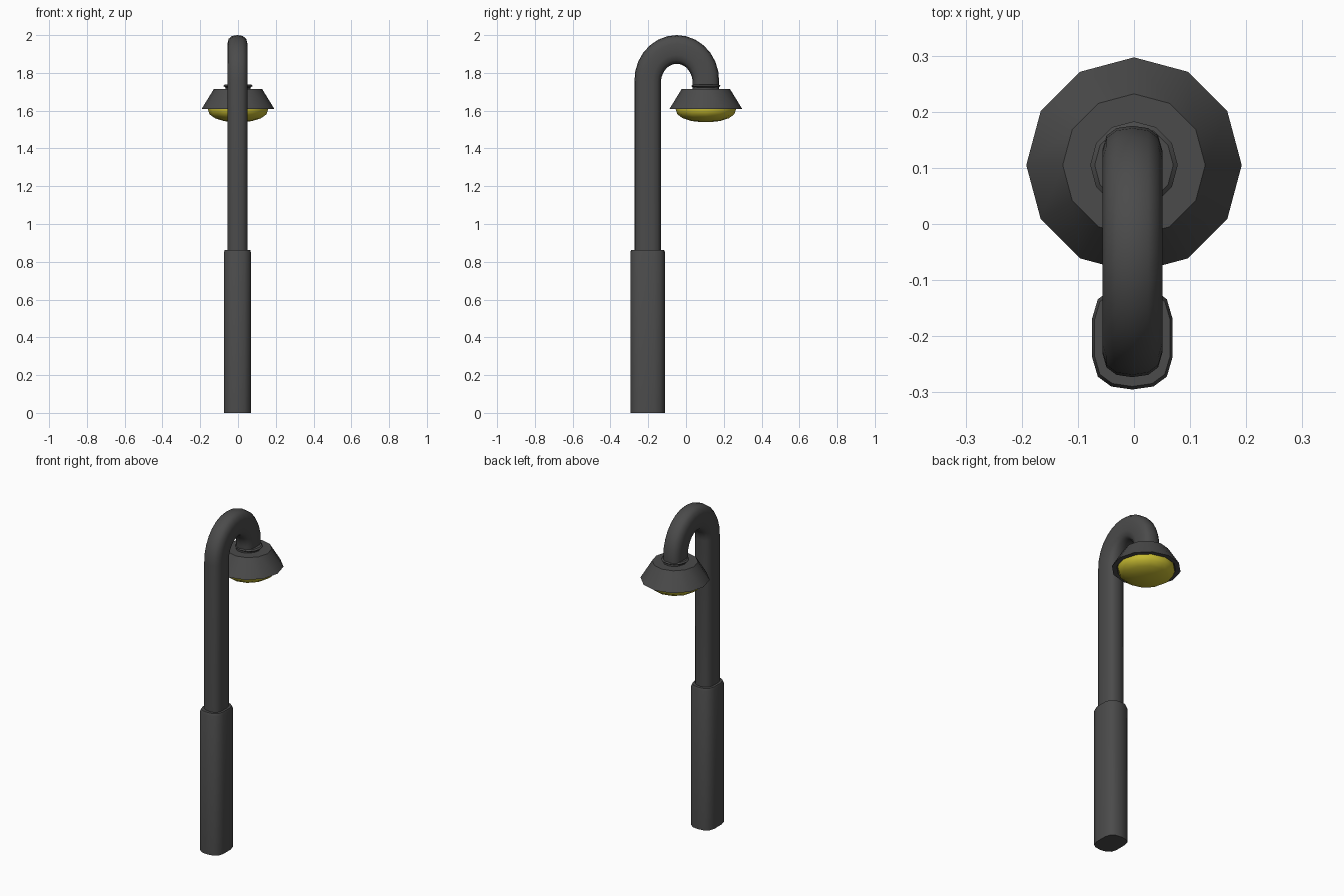
import bpy, bmesh, math

if "Cube" in bpy.data.objects:
    bpy.data.objects.remove(bpy.data.objects["Cube"])

LAMP_Y, POLE_Y, BEND_Y = 0.105, -0.203, -0.049
# half outline of the rounded pole section, in unit half-widths
HALF = [(0, -1), (.53, -.94), (.86, -.75), (1, -.38),
        (1, .38), (.86, .75), (.53, .94), (0, 1)]
SECTION = HALF + [(-x, y) for x, y in HALF[-2:0:-1]]


def material(name, color):
    m = bpy.data.materials.new(name)
    m.diffuse_color = (*color, 1)
    m.use_nodes = True
    m.node_tree.nodes["Principled BSDF"].inputs["Base Color"].default_value = m.diffuse_color
    return m


def loft(name, rings, mat, angle=40):
    """Skin a stack of equal-length rings and cap both ends."""
    bm = bmesh.new()
    loops = [[bm.verts.new(p) for p in r] for r in rings]
    for a, b in zip(loops, loops[1:]):
        for i in range(len(a)):
            j = (i + 1) % len(a)
            bm.faces.new((a[i], a[j], b[j], b[i]))
    bm.faces.new(loops[0][::-1])
    bm.faces.new(loops[-1])
    bmesh.ops.recalc_face_normals(bm, faces=bm.faces)
    me = bpy.data.meshes.new(name)
    bm.to_mesh(me)
    bm.free()
    ob = bpy.data.objects.new(name, me)
    bpy.context.collection.objects.link(ob)
    me.materials.append(mat)
    bpy.context.view_layer.objects.active = ob
    ob.select_set(True)
    bpy.ops.object.shade_smooth_by_angle(angle=math.radians(angle))
    ob.select_set(False)
    return ob


def section(y, z, tilt, hx, hy):
    """Pole section at (y, z), tilted about the x axis."""
    return [(-0.003 + hx * u, y + hy * v * math.cos(tilt),
             z + hy * v * math.sin(tilt)) for u, v in SECTION]


def turned(name, profile, mat, angle=40, n=12):
    """Lathe a (radius, z) profile around the lamp axis."""
    rings = [[(r * math.cos(math.tau * i / n),
               LAMP_Y + r * math.sin(math.tau * i / n), z)
              for i in range(n)] for r, z in profile]
    return loft(name, rings, mat, angle)


dark = material("dark_metal", (0.07, 0.07, 0.07))
yellow = material("yellow_glass", (0.55, 0.48, 0.03))

# thick lower sleeve
loft("base_sleeve", [section(POLE_Y, z, 0, 0.0715 * s, 0.092 * s)
                     for z, s in ((0, 1), (0.85, 1), (0.863, 0.94))], dark)

# upper pole bending over to the lamp
rings = [section(POLE_Y, 0.84, 0, 0.0535, 0.07)]
STEPS = 14
for k in range(STEPS + 1):
    t = math.pi * k / STEPS
    rings.append(section(BEND_Y - 0.154 * math.cos(t), 1.755 + 0.169 * math.sin(t),
                         -t, 0.0535, 0.07 + 0.006 * math.sin(t)))
rings.append(section(LAMP_Y, 1.705, -math.pi, 0.0535, 0.07))
loft("curved_pole", rings, dark)

# collar, hollow shade and bulb
turned("collar", [(0.066, 1.705), (0.066, 1.722), (0.078, 1.731), (0.07, 1.738)], dark, 30)
turned("shade", [(0.06, 1.716), (0.127, 1.716), (0.192, 1.61),
                 (0.165, 1.61), (0.145, 1.64)], dark, 30)
turned("bulb", [(0.15, 1.635), (0.16, 1.607), (0.15, 1.58), (0.122, 1.56),
                (0.075, 1.545), (0.02, 1.539)], yellow, 60)
